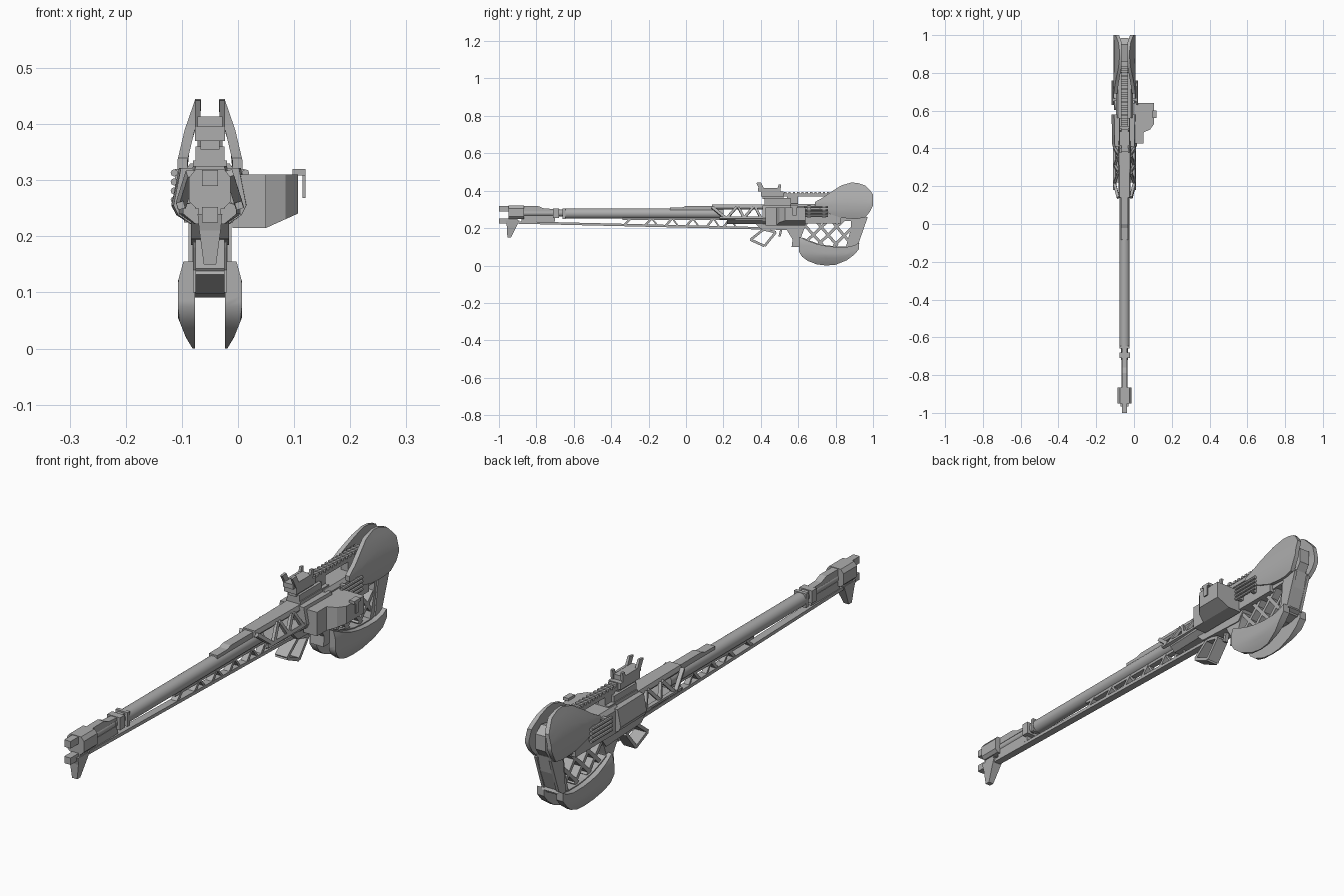
import bpy, bmesh, math
from mathutils import Vector

CX = -0.05  # centre line of the rifle
metal = bpy.data.materials.new("grey_metal")
metal.diffuse_color = (0.42, 0.42, 0.42, 1)


def loft(rings):
    """Closed solid through rings of equal length."""
    n = len(rings[0])
    verts = [v for r in rings for v in r]
    faces = [list(range(n)), list(range(len(verts) - n, len(verts)))]
    for k in range(len(rings) - 1):
        for i in range(n):
            j = (i + 1) % n
            faces.append([k * n + i, k * n + j, k * n + n + j, k * n + n + i])
    return verts, faces


def prism(pts, a, b):
    """Side outline (y, z) extruded across x, relative to the centre line."""
    return loft([[(CX + x, y, z) for y, z in pts] for x in (a, b)])


def box(y0, y1, z0, z1, a, b=None):
    if b is None:
        a, b = -a, a
    return prism([(y0, z0), (y1, z0), (y1, z1), (y0, z1)], a, b)


def seg(p, q, t, a, b):
    """Straight strip in the side plane."""
    p, q = Vector(p), Vector(q)
    d = (q - p).normalized() * t / 2
    n = Vector((-d.y, d.x))
    return prism([tuple(v) for v in (p + n, q + n, q - n, p - n)], a, b)


def bar(p, q, t):
    """Square bar between two points, x relative to the centre line."""
    p, q = Vector(p), Vector(q)
    d = (q - p).normalized()
    u = d.cross(Vector((1, 0, 0.3))).normalized() * t / 2
    w = d.cross(u).normalized() * t / 2
    c = Vector((CX, 0, 0))
    return loft([[tuple(c + e + o) for o in (u + w, u - w, -u - w, w - u)] for e in (p, q)])


def tube(y0, y1, z, r0, r1=None, n=24, x=0):
    rs = ((y0, r0), (y1, r1 or r0))
    return loft([[(CX + x + r * math.cos(i * math.tau / n), y, z + r * math.sin(i * math.tau / n))
                  for i in range(n)] for y, r in rs])


def hull(half, y0, y1, s0=1):
    """Symmetric (x, z) half section swept along y; s0 narrows the front end."""
    sec = half + [(-x, z) for x, z in reversed(half)]
    return loft([[(CX + x * s, y, z) for x, z in sec] for y, s in ((y0, s0), (y1, 1))])


def make(name, pieces, smooth=False):
    bm = bmesh.new()
    for verts, faces in pieces:
        vs = [bm.verts.new(v) for v in verts]
        for f in faces:
            bm.faces.new([vs[i] for i in f])
    bmesh.ops.recalc_face_normals(bm, faces=bm.faces)
    me = bpy.data.meshes.new(name)
    bm.to_mesh(me)
    bm.free()
    me.materials.append(metal)
    ob = bpy.data.objects.new(name, me)
    bpy.context.collection.objects.link(ob)
    if smooth:
        bpy.ops.object.select_all(action='DESELECT')
        ob.select_set(True)
        bpy.context.view_layer.objects.active = ob
        bpy.ops.object.shade_smooth_by_angle(angle=math.radians(35))
    return ob


def interp(table, z):
    for (z0, h0), (z1, h1) in zip(table, table[1:]):
        if z <= z1:
            return h0 + (h1 - h0) * max(0, (z - z0) / (z1 - z0))
    return table[-1][1]


def shell(cols, widths, inner, s, n=8):
    """Bulged side plate: columns (y, z low, z high), outer half width by height."""
    rings = []
    for y, z0, z1 in cols:
        zs = [z0 + (z1 - z0) * i / n for i in range(n + 1)]
        out = [(CX + s * interp(widths, z), y, z) for z in zs]
        rings.append(out + [(CX + s * inner(interp(widths, z)), y, z) for z in reversed(zs)])
    return loft(rings)


SIDES = (-1, 1)

# Barrel and front end
make("barrel", [tube(-0.65, 0.2, 0.278, 0.027), tube(-0.72, -0.65, 0.28, 0.018),
                tube(-0.9, -0.72, 0.28, 0.016)], True)
make("barrel_collar", [box(-0.71, -0.68, 0.255, 0.305, 0.028), box(-0.66, -0.645, 0.25, 0.306, 0.027)])
make("front_rib", [prism([(-0.88, 0.29), (-0.66, 0.29), (-0.66, 0.3), (-0.76, 0.305),
                          (-0.79, 0.318), (-0.88, 0.318)], -0.014, 0.014),
                   box(-0.88, -0.7, 0.235, 0.268, 0.012)])
make("muzzle_block", [hull([(0.025, 0.25), (0.037, 0.262), (0.037, 0.305), (0.025, 0.32)], -0.95, -0.865),
                      box(-0.95, -0.9, 0.225, 0.255, 0.02)])
make("muzzle_prongs", [box(-1.0, -0.94, 0.29, 0.318, 0.014), box(-1.0, -0.94, 0.225, 0.252, 0.014)])
make("front_foot", [loft([[(CX + x * h, y, z) for x, y in ((-1, a), (1, a), (1, b), (-1, b))]
                          for z, h, a, b in ((0.24, 0.022, -0.965, -0.89), (0.21, 0.019, -0.958, -0.905),
                                             (0.15, 0.011, -0.955, -0.935))])])

# Long lower rail and its bracing
make("lower_rail", [seg((-0.9, 0.23), (0.45, 0.198), 0.013, -0.015, 0.015)])
brace = []
for y in (-0.33, -0.22, -0.11, 0.0, 0.11, 0.2):
    zb = 0.23 - (y + 0.9) * 0.0237
    brace += [seg((y, zb), (y + 0.04, 0.256), 0.012, -0.013, 0.013)]
    if y > -0.3:
        brace += [seg((y + 0.035, 0.254), (y + 0.068, zb), 0.008, -0.011, 0.011)]
make("rail_bracing", brace + [box(-0.34, 0.3, 0.243, 0.254, 0.012)])

# Top strip over the barrel
make("top_strip", [prism([(-0.085, 0.295), (0.15, 0.295), (0.15, 0.319), (0, 0.319),
                          (-0.02, 0.311), (-0.085, 0.311)], -0.018, 0.018)])

# Open-sided handguard
guard = [hull([(0.03, 0.3), (0.036, 0.308), (0.03, 0.325)], 0.14, 0.44, 0.85),
         hull([(0.03, 0.222), (0.056, 0.24), (0.056, 0.256), (0.03, 0.262)], 0.22, 0.44, 0.85)]
for s in SIDES:
    top = lambda y: (s * 0.034, y, 0.312)
    low = lambda y: (s * 0.052, y, 0.255)
    guard += [bar(low(0.18), low(0.44), 0.013), bar(top(0.14), low(0.21), 0.015)]
    guard += [bar(top(y), low(y + d), 0.013) for y, d in
              ((0.27, -0.05), (0.28, 0.03), (0.36, -0.05), (0.37, 0.03), (0.42, 0))]
make("handguard", guard)

# Receiver
wide = [(0.035, 0.222), (0.06, 0.238), (0.069, 0.255), (0.055, 0.322)]
make("receiver", [hull(wide, 0.41, 0.58, 0.94), hull([(0.046, 0.225), (0.046, 0.315), (0.035, 0.33)], 0.56, 0.83),
                  box(0.42, 0.6, 0.31, 0.335, 0.03)])
make("receiver_base", [prism([(0.4, 0.195), (0.62, 0.185), (0.66, 0.235), (0.36, 0.235)], -0.034, 0.034)])

# Side box with a sloping floor
plan = [(0.05, 0.64), (0.107, 0.64), (0.107, 0.53), (0.085, 0.5), (0.05, 0.485)]
make("side_box", [box(0.425, 0.64, 0.215, 0.31, 0.04, 0.1),
                  loft([[(x, y, 0.215 + (x - 0.05) * 0.45) for x, y in plan], [(x, y, 0.31) for x, y in plan]])])
make("bolt_handle", [box(0.56, 0.6, 0.308, 0.32, 0.147, 0.17), box(0.57, 0.59, 0.268, 0.318, 0.165, 0.17),
                     box(0.56, 0.6, 0.3, 0.315, 0.147, 0.153)])

# Side cooling bars
make("cooling_bars", [tube(0.63, 0.76, z, 0.0065, n=8, x=s * 0.0635) for s in SIDES
                      for z in (0.265, 0.281, 0.297, 0.313)]
     + [box(y, y + 0.015, 0.255, 0.32, a, b) for y in (0.65, 0.73) for a, b in ((-0.062, -0.04), (0.04, 0.062))])

# Sight and toothed rail
sight = [box(0.42, 0.56, 0.33, 0.36, 0.026), box(0.41, 0.52, 0.355, 0.375, 0.017),
         box(0.4, 0.52, 0.37, 0.395, 0.027), box(0.385, 0.5, 0.395, 0.414, 0.022)]
for s in SIDES:
    a, b = s * 0.017, s * 0.027
    sight += [prism([(0.375, 0.442), (0.4, 0.445), (0.415, 0.415), (0.49, 0.415), (0.495, 0.432),
                     (0.508, 0.432), (0.505, 0.395), (0.4, 0.395)], a, b)]
make("sight", sight)
make("toothed_rail", [box(0.5, 0.86, 0.368, 0.384, 0.016), box(0.54, 0.6, 0.33, 0.37, 0.014),
                      box(0.74, 0.86, 0.32, 0.37, 0.016)]
     + [box(0.525 + 0.023 * i, 0.537 + 0.023 * i, 0.383, 0.394, 0.018) for i in range(14)])

# Upper stock shells
up_w = [(0.25, 0.048), (0.285, 0.057), (0.335, 0.058), (0.39, 0.045), (0.445, 0.026)]
up = [(0.69, 0.32, 0.34), (0.735, 0.293, 0.365), (0.77, 0.275, 0.39), (0.83, 0.255, 0.428), (0.885, 0.25, 0.444),
      (0.92, 0.25, 0.441), (0.96, 0.258, 0.427), (0.985, 0.29, 0.4), (1.0, 0.32, 0.38)]
for s, side in zip(SIDES, ("left", "right")):
    make("upper_shell_" + side, [shell(up, up_w, lambda h: max(0.016, h - 0.018), s)], True)
make("stock_core", [prism([(0.8, 0.25), (0.95, 0.25), (0.985, 0.3), (0.985, 0.36), (0.95, 0.385), (0.8, 0.36)],
                          -0.022, 0.022), box(0.8, 0.95, 0.26, 0.325, 0.042)])

# Lower stock shells
low_w = [(0, 0.031), (0.02, 0.043), (0.055, 0.057), (0.12, 0.057), (0.16, 0.046)]
lo = [(0.603, 0.075, 0.155), (0.62, 0.048, 0.147), (0.65, 0.025, 0.133), (0.7, 0.006, 0.115), (0.75, 0, 0.104),
      (0.8, 0.004, 0.099), (0.86, 0.028, 0.099), (0.9, 0.058, 0.108), (0.925, 0.088, 0.122)]
for s, side in zip(SIDES, ("left", "right")):
    make("lower_shell_" + side, [shell(lo, low_w, lambda h: 0.027, s)], True)
make("stock_floor", [seg((p[0], p[2] - 0.002), (q[0], q[2] - 0.002), 0.012, -0.035, 0.035)
                     for p, q in zip(lo[1:], lo[2:])])

# Rear strut of the stock
make("rear_strut", [prism([(0.885, 0.27), (0.965, 0.27), (0.95, 0.2), (0.91, 0.1), (0.855, 0.1), (0.88, 0.19)],
                          -0.032, 0.032)]
     + [prism([(0.9, 0.26), (0.972, 0.26), (0.918, 0.105), (0.88, 0.105)], s * 0.026, s * 0.038) for s in SIDES])

# Lattice filling the stock
lat = [seg(p, q, 0.015, -0.028, 0.028) for p, q in (
    ((0.635, 0.215), (0.73, 0.11)), ((0.685, 0.25), (0.81, 0.105)), ((0.77, 0.25), (0.87, 0.13)),
    ((0.65, 0.135), (0.77, 0.25)), ((0.71, 0.115), (0.85, 0.25)), ((0.79, 0.105), (0.885, 0.2)))]
make("stock_lattice", lat + [seg((0.62, 0.235), (0.9, 0.25), 0.02, -0.034, 0.034)])

# Grip
make("grip", [prism([(0.52, 0.23), (0.65, 0.23), (0.63, 0.19), (0.615, 0.15), (0.61, 0.1), (0.565, 0.1),
                     (0.57, 0.14), (0.545, 0.18)], -0.03, 0.03)])

# Trigger guard loop and trigger
loop = [(0.415, 0.193), (0.48, 0.178), (0.42, 0.104), (0.345, 0.138)]
make("trigger_guard", [seg(p, q, 0.013, -0.026, 0.026) for p, q in zip(loop, loop[1:] + loop[:1])])
make("trigger", [seg((0.51, 0.195), (0.5, 0.155), 0.012, -0.008, 0.008)])
